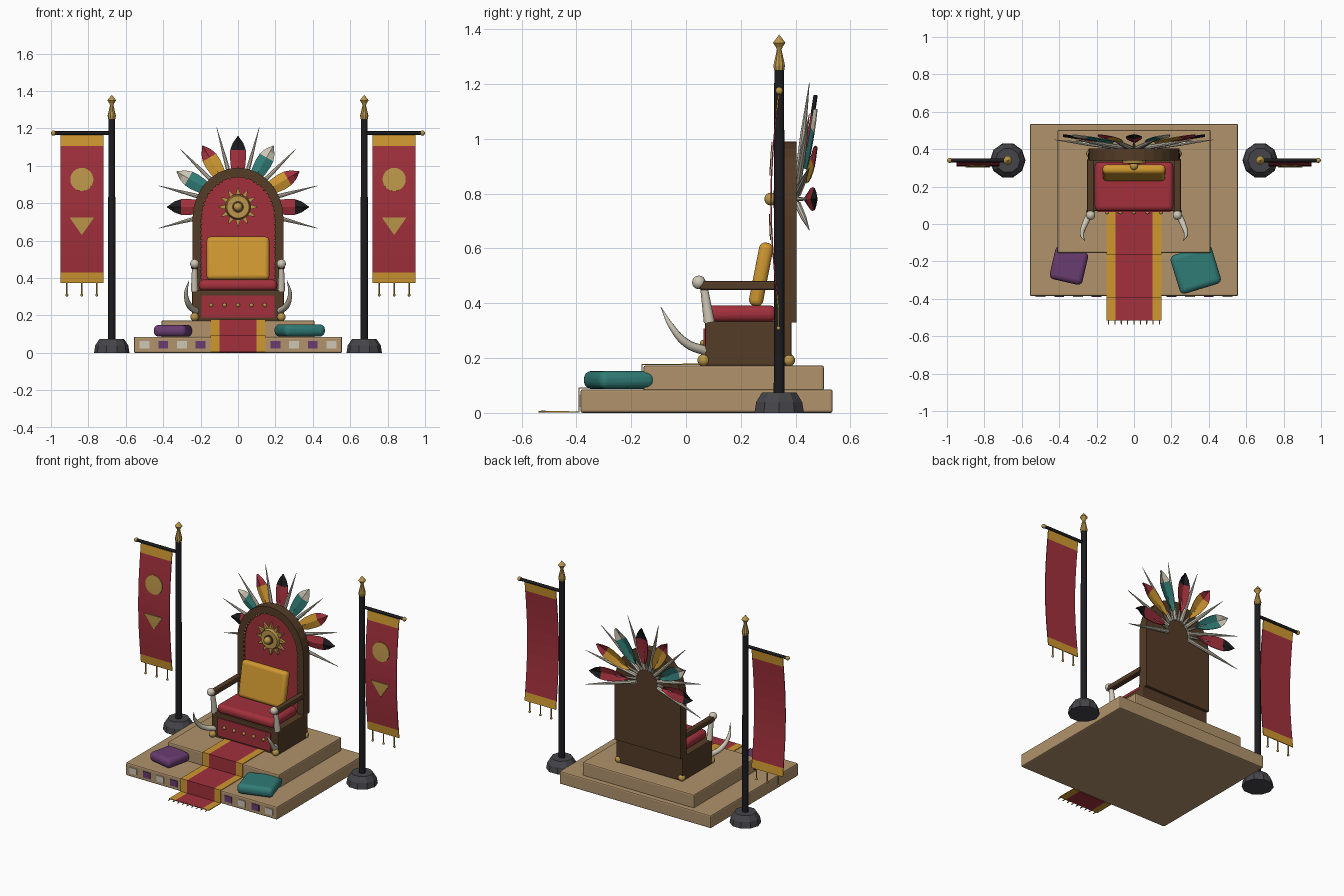
import bpy, bmesh, math
from mathutils import Vector, Matrix

if "Cube" in bpy.data.objects:
    bpy.data.objects.remove(bpy.data.objects["Cube"])


def material(name, *rgb):
    m = bpy.data.materials.new(name)
    m.use_nodes = True
    m.diffuse_color = (*rgb, 1)
    m.node_tree.nodes["Principled BSDF"].inputs["Base Color"].default_value = (*rgb, 1)
    return m


STONE = material("sandstone", .44, .29, .15)
WOOD = material("dark wood", .09, .045, .02)
RED = material("red cloth", .36, .03, .045)
GOLD = material("gold cloth", .62, .31, .03)
BRASS = material("brass", .5, .31, .07)
PURPLE = material("purple cloth", .14, .045, .16)
TEAL = material("teal cloth", .03, .2, .18)
BONE = material("ivory", .62, .57, .46)
BLACK = material("black", .012, .012, .014)
IRON = material("iron grey", .06, .06, .068)


def finish(name, bm, mats, smooth=False, bevel=0, segments=2, thick=0):
    """Turn a bmesh into a named object with optional modifiers."""
    bmesh.ops.recalc_face_normals(bm, faces=bm.faces)
    me = bpy.data.meshes.new(name)
    bm.to_mesh(me)
    bm.free()
    for m in mats:
        me.materials.append(m)
    ob = bpy.data.objects.new(name, me)
    bpy.context.collection.objects.link(ob)
    if thick:
        mod = ob.modifiers.new("thickness", 'SOLIDIFY')
        mod.thickness, mod.offset = thick, 0
    if bevel:
        mod = ob.modifiers.new("rounding", 'BEVEL')
        mod.width, mod.segments = bevel, segments
    if smooth:
        bpy.ops.object.select_all(action='DESELECT')
        ob.select_set(True)
        bpy.context.view_layer.objects.active = ob
        bpy.ops.object.shade_smooth_by_angle(angle=math.radians(40))
    return ob


def box(name, x, y, z, mat, **kw):
    """Box from (min, max) pairs."""
    bm = bmesh.new()
    size = [b - a for a, b in (x, y, z)]
    mid = [(a + b) / 2 for a, b in (x, y, z)]
    bmesh.ops.create_cube(bm, size=1, matrix=Matrix.Translation(mid) @ Matrix.Diagonal((*size, 1)))
    return finish(name, bm, [mat], **kw)


def cushion(name, size, loc, mat, tilt=0, turn=0):
    bm = bmesh.new()
    bmesh.ops.create_cube(bm, size=1, matrix=Matrix.Diagonal((*size, 1)))
    ob = finish(name, bm, [mat], smooth=True, bevel=min(size) * .42, segments=4)
    ob.location = loc
    ob.rotation_euler = (math.radians(tilt), 0, math.radians(turn))
    return ob


def rod(name, a, b, r0, r1, mat, sides=12):
    a, b = Vector(a), Vector(b)
    bm = bmesh.new()
    turn = (b - a).to_track_quat('Z', 'Y').to_matrix().to_4x4()
    bmesh.ops.create_cone(bm, cap_ends=True, segments=sides, radius1=r0, radius2=r1,
                          depth=(b - a).length, matrix=Matrix.Translation((a + b) / 2) @ turn)
    return finish(name, bm, [mat], smooth=True)


def ball(name, loc, r, mat, sides=12):
    bm = bmesh.new()
    bmesh.ops.create_uvsphere(bm, u_segments=sides, v_segments=sides // 2 + 1, radius=r,
                              matrix=Matrix.Translation(loc))
    return finish(name, bm, [mat], smooth=True)


def slab(name, polygons, y0, y1, mat, **kw):
    """Polygons given in x and z, extruded along y."""
    bm = bmesh.new()
    for poly in polygons:
        bm.faces.new([bm.verts.new((x, y0, z)) for x, z in poly])
    bmesh.ops.remove_doubles(bm, verts=bm.verts, dist=1e-5)
    grown = bmesh.ops.extrude_face_region(bm, geom=bm.faces[:])["geom"]
    bmesh.ops.translate(bm, verts=[v for v in grown if isinstance(v, bmesh.types.BMVert)],
                        vec=(0, y1 - y0, 0))
    return finish(name, bm, [mat], **kw)


def sheet(name, rows, mats, rule=lambda c: 0, thick=.005):
    """Thin surface through rows of points, coloured by face centre."""
    bm = bmesh.new()
    grid = [[bm.verts.new(p) for p in row] for row in rows]
    for a, b in zip(grid, grid[1:]):
        for i in range(len(a) - 1):
            f = bm.faces.new((a[i], a[i + 1], b[i + 1], b[i]))
            f.material_index = rule(f.calc_center_median())
    bmesh.ops.remove_doubles(bm, verts=bm.verts, dist=1e-5)
    return finish(name, bm, mats, thick=thick)


def lathe(name, profile, x, y, mat, sides):
    bm = bmesh.new()
    vs = [bm.verts.new((r, 0, z)) for r, z in profile]
    es = [bm.edges.new(p) for p in zip(vs, vs[1:])]
    bmesh.ops.spin(bm, geom=vs + es, cent=(0, 0, 0), axis=(0, 0, 1), angle=math.tau, steps=sides)
    bmesh.ops.remove_doubles(bm, verts=bm.verts, dist=1e-4)
    bmesh.ops.translate(bm, verts=bm.verts, vec=(x, y, 0))
    return finish(name, bm, [mat])


# Stepped platform with inlaid tiles
box("lower_step", (-.557, .557), (-.385, .535), (0, .086), STONE, bevel=.008)
box("upper_step", (-.41, .41), (-.155, .503), (.08, .173), STONE, bevel=.008)
for s in (-1, 1):
    for i in range(4):
        x = s * (.2 + .1 * i)
        box("step_tile", (x - .026, x + .026), (-.391, -.38), (.024, .064), BONE if i % 2 else PURPLE)

# Carpet runner with fringe
path = [(.07, .177), (-.161, .177), (-.161, .09), (-.39, .09), (-.39, .004), (-.515, .004)]
sheet("carpet", [[(x, y, z) for x in (-.147, -.1, .1, .147)] for y, z in path],
      [RED, GOLD], lambda c: int(abs(c.x) > .1))
for i in range(9):
    x = -.136 + i * .034
    rod("carpet_fringe", (x, -.513, .005), (x, -.538, .004), .004, .003, BRASS, 6)

# Loose cushions
cushion("purple_cushion", (.18, .18, .062), (-.348, -.222, .118), PURPLE, turn=-13)
cushion("teal_cushion", (.23, .215, .066), (.33, -.243, .12), TEAL, turn=17)

# Throne seat
box("seat_base", (-.245, .245), (.07, .385), (.172, .335), WOOD, bevel=.006)
box("seat_front_panel", (-.195, .195), (.063, .075), (.188, .308), RED)
for i in range(-2, 3):
    ball("panel_stud", (i * .072, .062, .255), .011, BRASS, 10)
cushion("seat_cushion", (.42, .262, .06), (0, .2, .362), RED)
cushion("back_cushion", (.335, .052, .235), (0, .274, .505), GOLD, tilt=-11)

# Arched backrest
SPRING = .72


def arch(w, top, low):
    steps = [math.pi * (1 - i / 14) for i in range(15)]
    curve = [(w * math.cos(a), SPRING + (top - SPRING) * math.sin(a)) for a in steps]
    return [(-w, low)] + curve + [(w, low)]


outer, inner = arch(.243, .99, .33), arch(.197, .94, .33)
slab("back_board", [outer], .365, .403, WOOD)
slab("back_frame", [(outer[i], outer[i + 1], inner[i + 1], inner[i]) for i in range(len(outer) - 1)],
     .34, .366, WOOD)
slab("back_panel", [inner], .356, .367, RED)

# Studs along the inner edge of the frame
for (x0, z0), (x1, z1) in zip(inner, inner[1:]):
    n = max(1, round(math.hypot(x1 - x0, z1 - z0) / .03))
    for i in range(n):
        t = i / n
        ball("frame_stud", (x0 + (x1 - x0) * t, .345, z0 + (z1 - z0) * t), .007, BRASS, 6)

# Sun emblem
HUB = .78
rod("sun_disc", (0, .358, HUB), (0, .324, HUB), .067, .06, BRASS, 24)
rod("sun_ring", (0, .33, HUB), (0, .32, HUB), .032, .032, WOOD, 20)
ball("sun_boss", (0, .31, HUB), .024, BRASS)
for k in range(12):
    a = k * math.tau / 12
    pts = [(r * math.sin(a + d), HUB + r * math.cos(a + d)) for r, d in ((.068, -.2), (.108, 0), (.068, .2))]
    slab("sun_ray", [pts], .34, .358, BRASS)


# Feather fan and bone spikes behind the backrest
def fan_point(angle, r, side, y):
    return (r * math.sin(angle) + side * math.cos(angle), y, HUB + r * math.cos(angle) - side * math.sin(angle))


styles = [(RED, BLACK), (TEAL, BONE), (GOLD, RED)]
outline = [(.13, .008), (.17, .026), (.22, .038), (.27, .043), (.305, .041), (.34, .028), (.378, .001)]
for k in range(7):
    a = math.radians(30 * (k - 3))
    rows = []
    for r, w in outline:
        y = .425 + .15 * (r - .1)
        rows.append([fan_point(a, r, -w, y + .012), fan_point(a, r, 0, y), fan_point(a, r, w, y + .012)])
    sheet("feather", rows, list(styles[k % 3]),
          lambda c: int(math.hypot(c.x, c.z - HUB) > .3), thick=.004)
    rod("feather_quill", fan_point(a, .08, 0, .408), fan_point(a, .2, 0, .442), .009, .004, BONE, 8)
for k in range(8):
    a = math.radians(30 * k - 105)
    rod("bone_spike", fan_point(a, .08, 0, .408), fan_point(a, .25, 0, .428), .013, .011, BONE, 8)
    rod("bone_spike_tip", fan_point(a, .25, 0, .428), fan_point(a, .44, 0, .45), .011, .001, BONE, 8)


def banner_y(z):
    """Billow of the hanging cloth."""
    return .338 - .028 * math.sin(math.pi * (1.165 - z) / .79)


for s in (-1, 1):
    # Arms, tusks and feet
    x = s * .232
    box("armrest", (x - .019, x + .019), (.05, .35), (.448, .481), WOOD, bevel=.007)
    rod("arm_post", (x, .085, .33), (x, .066, .455), .02, .014, BONE)
    ball("arm_knob", (x, .047, .476), .025, BONE, 14)
    for y in (.065, .375):
        ball("brass_foot", (x, y, .192), .023, BRASS)
    curve = bpy.data.curves.new("tusk", 'CURVE')
    curve.dimensions, curve.bevel_depth, curve.use_fill_caps = '3D', 1, True
    curve.bevel_resolution, curve.resolution_u = 2, 5
    spline = curve.splines.new('BEZIER')
    knots = [(.225, .075, .225, .018), (.262, 0, .255, .016), (.278, -.055, .318, .011), (.262, -.092, .387, .001)]
    spline.bezier_points.add(len(knots) - 1)
    for p, (kx, ky, kz, kr) in zip(spline.bezier_points, knots):
        p.co, p.radius = (s * kx, ky, kz), kr
        p.handle_left_type = p.handle_right_type = 'AUTO'
    curve.materials.append(BONE)
    bpy.context.collection.objects.link(bpy.data.objects.new("tusk", curve))

    # Banner pole
    px, py = s * .675, .34
    lathe("pole_base", [(0, 0), (.095, 0), (.088, .04), (.066, .074), (0, .074)], px, py, IRON, 10)
    rod("pole", (px, py, .06), (px, py, 1.26), .02, .018, BLACK)
    lathe("pole_finial", [(0, 1.25), (.02, 1.25), (.022, 1.268), (.009, 1.325), (.013, 1.335),
                          (.024, 1.35), (0, 1.38)], px, py, BRASS, 10)
    rod("crossbar", (px, py, 1.175), (s * .985, py, 1.175), .01, .01, BLACK)
    ball("crossbar_knob", (s * .986, py, 1.175), .014, BRASS)

    # Hanging cloth with bands, emblems and tassels
    cx = s * .835
    levels = [1.165, 1.105] + [1.105 - .675 * i / 8 for i in range(1, 9)] + [.375]
    sheet("banner", [[(cx - .115, banner_y(z), z), (cx + .115, banner_y(z), z)] for z in levels],
          [RED, GOLD], lambda c: int(c.z > 1.105 or c.z < .43))
    disc = [(.927 + .062 * math.cos(math.pi * i / 12), .062 * math.sin(math.pi * i / 12)) for i in range(13)]
    triangle = [(.725, .066), (.68, .035), (.63, 0)]
    for name, shape in (("banner_disc", disc), ("banner_triangle", triangle)):
        sheet(name, [[(cx - w, banner_y(z) - .006, z), (cx + w, banner_y(z) - .006, z)] for z, w in shape],
              [BRASS], thick=.004)
    for i in (-1, 0, 1):
        tx = cx + i * .08
        rod("tassel", (tx, .337, .376), (tx, .337, .315), .004, .004, BRASS, 6)
        ball("tassel_end", (tx, .337, .309), .008, BRASS, 8)
